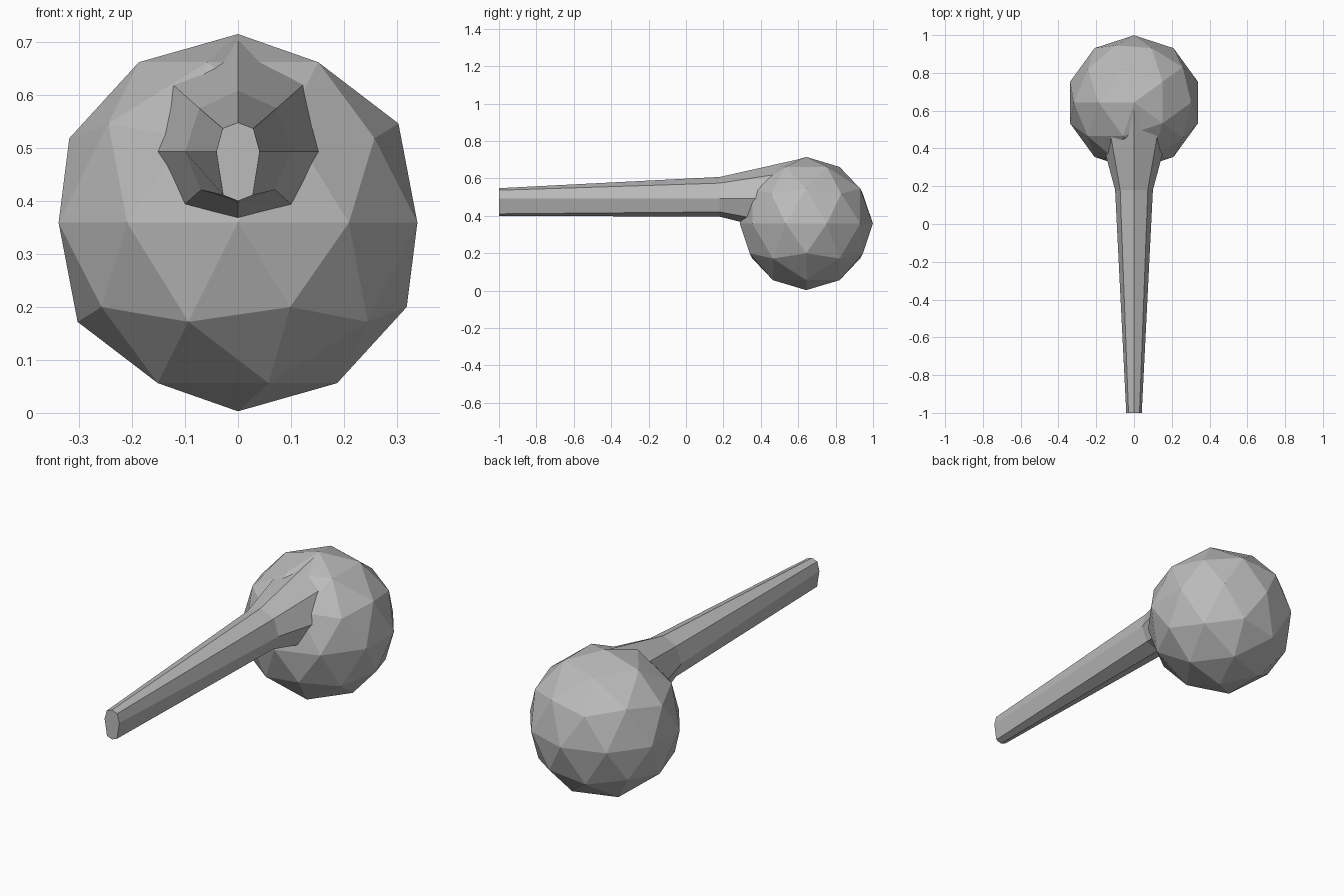
import bpy, bmesh, math

if "Cube" in bpy.data.objects:
    bpy.data.objects.remove(bpy.data.objects["Cube"])

grey = bpy.data.materials.new("plain_grey")
grey.diffuse_color = (0.5, 0.5, 0.5, 1)
grey.use_nodes = True
grey.node_tree.nodes["Principled BSDF"].inputs["Base Color"].default_value = grey.diffuse_color

# Ball head: faceted icosphere
bpy.ops.mesh.primitive_ico_sphere_add(subdivisions=2, radius=0.356,
                                      location=(0, 0.643, 0.359),
                                      rotation=(0, 0, math.pi))
ball = bpy.context.object
ball.name = "ball_head"
ball.data.materials.append(grey)

# Handle: half profiles (x, z) from top to bottom, tapered then flared into the ball
sections = [
    (-1.0, [(0, 0.548), (0.029, 0.537), (0.041, 0.493), (0.028, 0.411), (0, 0.400)]),
    (0.18, [(0, 0.608), (0.073, 0.575), (0.100, 0.493), (0.070, 0.421), (0, 0.396)]),
    (0.60, [(0, 0.702), (0.146, 0.640), (0.213, 0.493), (0.157, 0.343), (0, 0.290)]),
]
bm = bmesh.new()
rings = []
for y, half in sections:
    outline = half + [(-x, z) for x, z in half[-2:0:-1]]
    rings.append([bm.verts.new((x, y, z)) for x, z in outline])
for a, b in zip(rings, rings[1:]):
    for i in range(len(a)):
        j = (i + 1) % len(a)
        bm.faces.new((a[i], a[j], b[j], b[i]))
bm.faces.new(rings[0])
bm.faces.new(rings[-1])
bmesh.ops.recalc_face_normals(bm, faces=bm.faces)
mesh = bpy.data.meshes.new("handle")
bm.to_mesh(mesh)
bm.free()
mesh.materials.append(grey)
bpy.context.collection.objects.link(bpy.data.objects.new("handle", mesh))
